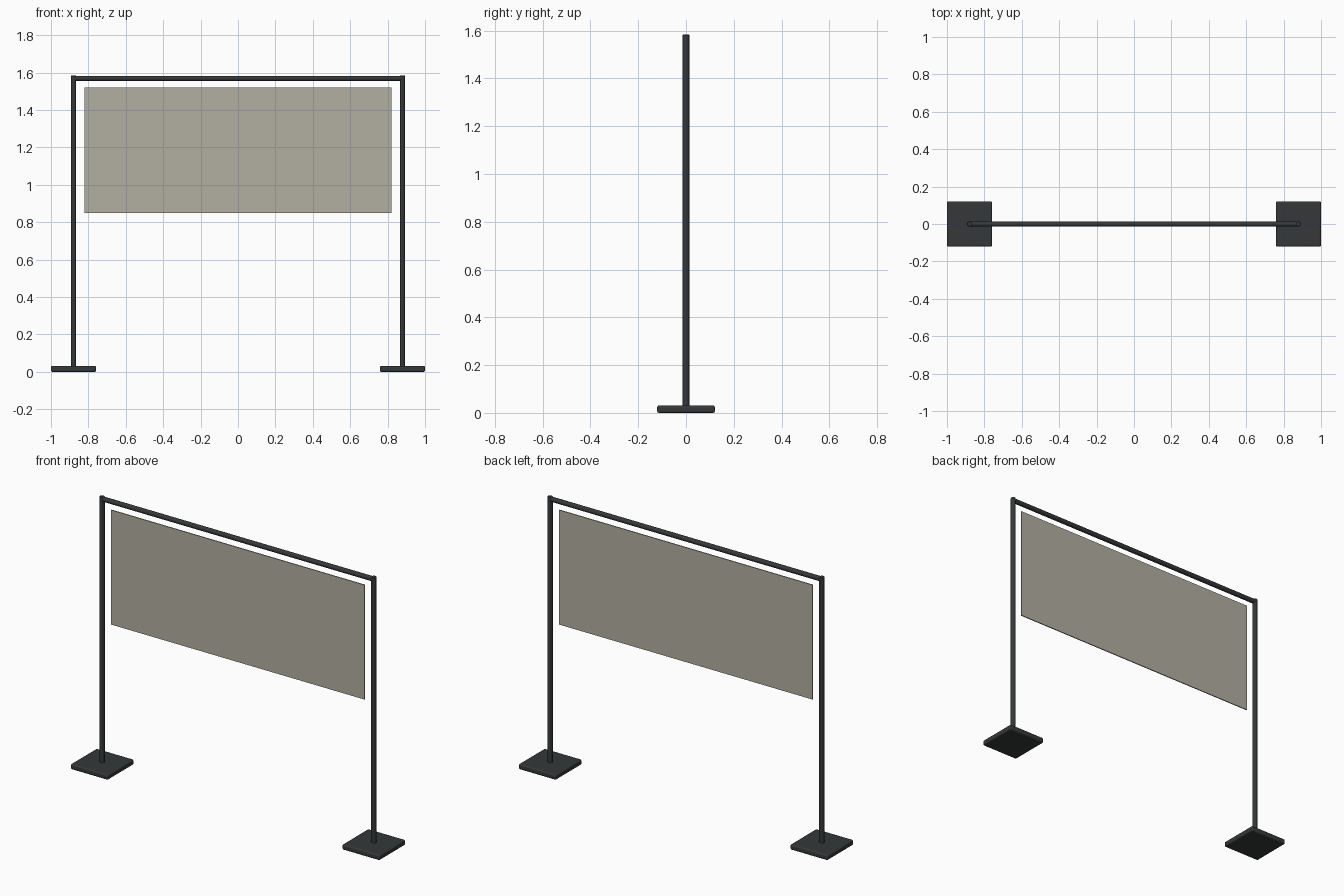
import bpy
from math import pi

if "Cube" in bpy.data.objects:
    bpy.data.objects.remove(bpy.data.objects["Cube"])


def material(name, color):
    m = bpy.data.materials.new(name)
    m.diffuse_color = color
    m.use_nodes = True
    m.node_tree.nodes["Principled BSDF"].inputs["Base Color"].default_value = m.diffuse_color
    return m


dark = material("dark_metal", (0.035, 0.039, 0.041, 1))
cloth = material("translucent_panel", (0.45, 0.43, 0.36, 0.6))


def finish(ob, name, mat, bevel=0, segments=2):
    ob.name = name
    ob.data.materials.append(mat)
    if bevel:
        b = ob.modifiers.new("bevel", 'BEVEL')
        b.width, b.segments = bevel, segments
        b.limit_method = 'ANGLE'
        b.angle_limit = 0.8
        bpy.ops.object.shade_smooth_by_angle()
    return ob


def box(name, loc, size, mat, bevel=0, segments=2):
    bpy.ops.mesh.primitive_cube_add(size=1, location=loc)
    ob = bpy.context.object
    ob.scale = size
    bpy.ops.object.transform_apply(location=False, rotation=False, scale=True)
    return finish(ob, name, mat, bevel, segments)


def rod(name, loc, length, rot=(0, 0, 0)):
    bpy.ops.mesh.primitive_cylinder_add(vertices=24, radius=0.014, depth=length,
                                        location=loc, rotation=rot)
    return finish(bpy.context.object, name, dark, 0.003)


# Foot plates and uprights on both sides
for side, s in (("left", -1), ("right", 1)):
    box(side + "_foot_plate", (s * 0.879, 0, 0.0155), (0.242, 0.242, 0.031),
        dark, 0.008, 3)
    rod(side + "_post", (s * 0.879, 0, 0.797), 1.574)

# Top rail
rod("top_rail", (0, 0, 1.569), 1.776, (0, pi / 2, 0))

# Hanging panel
box("panel", (0, 0, 1.185), (1.64, 0.006, 0.67), cloth)
